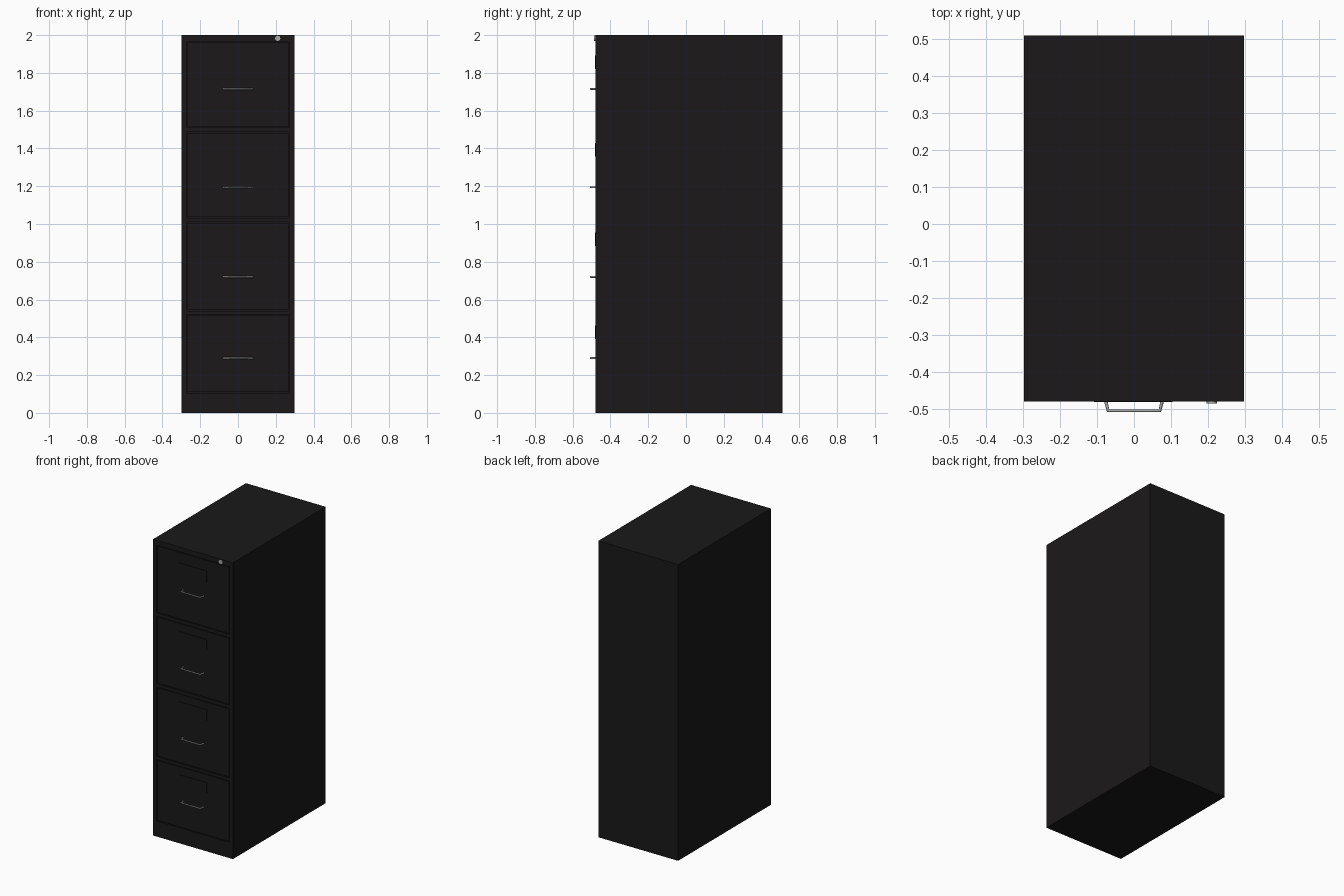
import bpy, math

if "Cube" in bpy.data.objects:
    bpy.data.objects.remove(bpy.data.objects["Cube"])

FRONT, BACK, HALF_W, TOP = -0.48, 0.51, 0.298, 2.0


def material(name, rgb):
    m = bpy.data.materials.new(name)
    m.diffuse_color = (*rgb, 1)
    m.use_nodes = True
    m.node_tree.nodes["Principled BSDF"].inputs["Base Color"].default_value = m.diffuse_color
    return m


black = material("black_paint", (0.011, 0.0095, 0.0098))
metal = material("metal", (0.42, 0.42, 0.41))


def box(name, x0, x1, y0, y1, z0, z1, mat=black):
    bpy.ops.mesh.primitive_cube_add(size=1, location=((x0 + x1) / 2, (y0 + y1) / 2, (z0 + z1) / 2))
    o = bpy.context.object
    o.name = name
    o.scale = (x1 - x0, y1 - y0, z1 - z0)
    bpy.ops.object.transform_apply(location=False, rotation=False, scale=True)
    o.data.materials.append(mat)
    return o


def handle(name, z):
    c = bpy.data.curves.new(name, 'CURVE')
    c.dimensions = '3D'
    c.bevel_depth = 0.0048
    c.bevel_resolution = 2
    c.use_fill_caps = True
    pts = [(-0.077, FRONT + 0.004), (-0.070, -0.505), (0.070, -0.505), (0.077, FRONT + 0.004)]
    s = c.splines.new('POLY')
    s.points.add(len(pts) - 1)
    for p, (x, y) in zip(s.points, pts):
        p.co = (x, y, z, 1)
    c.materials.append(metal)
    o = bpy.data.objects.new(name, c)
    bpy.context.collection.objects.link(o)


# cabinet shell
cabinet = box("cabinet", -HALF_W, HALF_W, FRONT, BACK, 0, TOP)

# drawer bottom, drawer top, handle height, label plate top
drawers = [(1.51, 1.967, 1.715, 1.893),
           (1.032, 1.487, 1.195, 1.43),
           (0.54, 1.01, 0.72, 0.956),
           (0.105, 0.52, 0.29, 0.463)]
X, GAP = 0.272, 0.005
for i, (z0, z1, hz, lz) in enumerate(drawers, 1):
    # shallow opening in the cabinet front
    cutter = box(f"opening_cutter_{i}", -X, X, FRONT - 0.05, FRONT + 0.01, z0, z1)
    cutter.hide_render = True
    cutter.hide_set(True)
    mod = cabinet.modifiers.new(f"opening_{i}", 'BOOLEAN')
    mod.operation = 'DIFFERENCE'
    mod.solver = 'EXACT'
    mod.object = cutter
    # drawer front with raised label plate and pull
    box(f"drawer_front_{i}", -X + GAP, X - GAP, FRONT + 0.002, FRONT + 0.012, z0 + GAP, z1 - GAP)
    box(f"label_plate_{i}", -0.108, 0.104, FRONT - 0.002, FRONT + 0.004, lz - 0.072, lz)
    handle(f"drawer_handle_{i}", hz)

# bake the openings, then remove the cutters
bpy.context.view_layer.objects.active = cabinet
for mod in list(cabinet.modifiers):
    cutter = mod.object
    bpy.ops.object.modifier_apply(modifier=mod.name)
    bpy.data.objects.remove(cutter)

# round lock at the top right
bpy.ops.mesh.primitive_cylinder_add(vertices=24, radius=0.014, depth=0.012,
                                    location=(0.21, FRONT, 1.983),
                                    rotation=(math.pi / 2, 0, 0))
lock = bpy.context.object
lock.name = "lock"
lock.data.materials.append(metal)
bpy.ops.object.shade_smooth_by_angle()
